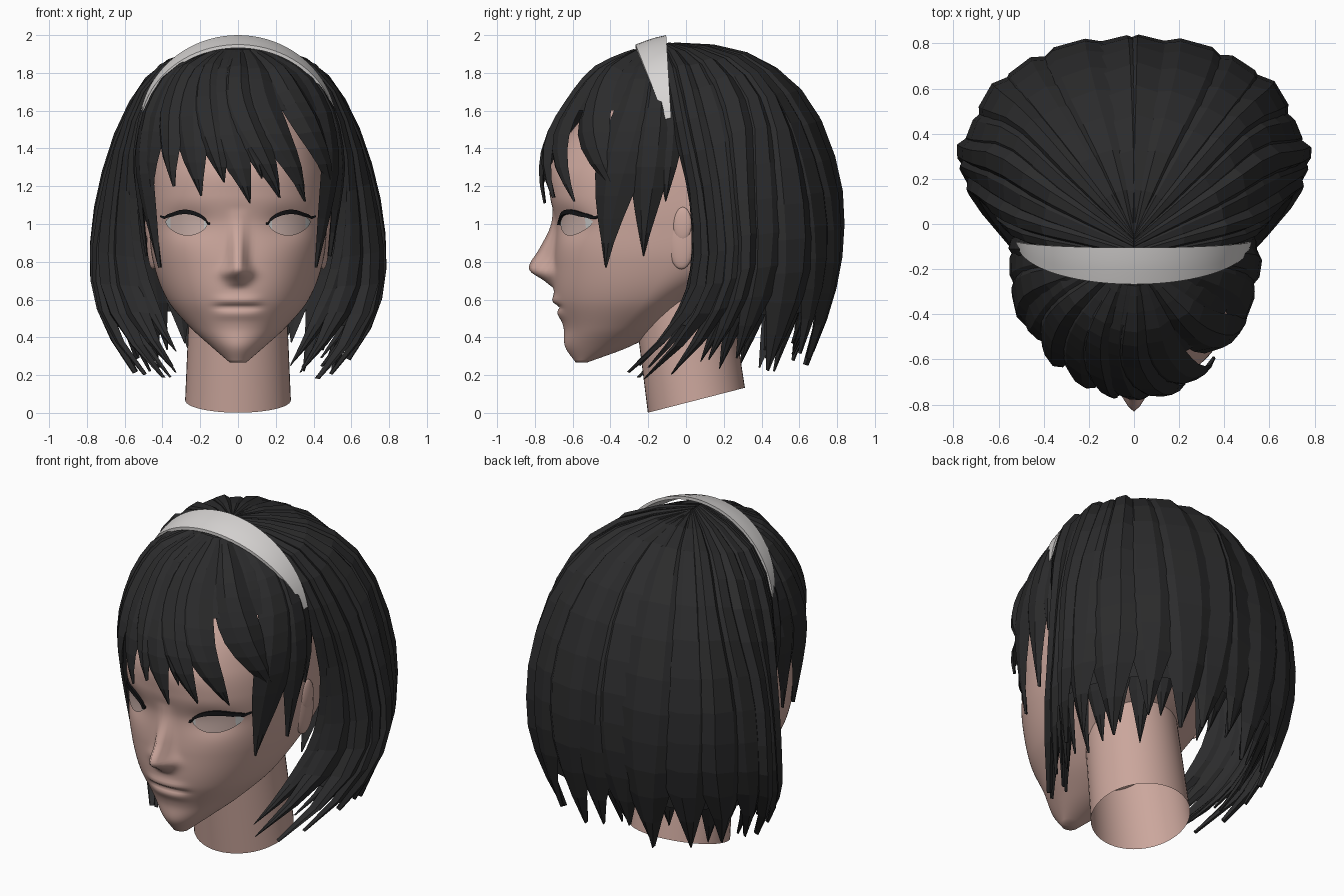
import bpy, bmesh, math, random
from mathutils import Vector as V

if "Cube" in bpy.data.objects:
    bpy.data.objects.remove(bpy.data.objects["Cube"])

random.seed(7)

def material(name, r, g, b):
    m = bpy.data.materials.new(name)
    m.diffuse_color = (r, g, b, 1)
    m.use_nodes = True
    m.node_tree.nodes["Principled BSDF"].inputs["Base Color"].default_value = m.diffuse_color
    return m

SKIN = material("skin", 0.60, 0.385, 0.335)
HAIR = material("dark hair", 0.024, 0.024, 0.025)
BAND = material("pale band", 0.68, 0.66, 0.65)
WHITE = material("eye white", 0.58, 0.58, 0.57)
IRIS = material("pale iris", 0.61, 0.45, 0.41)
LASH = material("black lash", 0.006, 0.006, 0.007)

def curve(xs, ys, x):
    """Smooth interpolation through points, for numbers or vectors."""
    x = min(max(x, xs[0]), xs[-1])
    n = len(xs) - 1
    i = 0
    while i < n - 1 and x > xs[i + 1]:
        i += 1
    def slope(j):
        a, b = max(j - 1, 0), min(j + 1, n)
        return (ys[b] - ys[a]) / (xs[b] - xs[a])
    h = xs[i + 1] - xs[i]
    t = (x - xs[i]) / h
    return (ys[i] * (2*t**3 - 3*t*t + 1) + slope(i) * (h * (t**3 - 2*t*t + t))
            + ys[i + 1] * (3*t*t - 2*t**3) + slope(i + 1) * (h * (t**3 - t*t)))

def finish(bm, name, mats, smooth=False):
    bmesh.ops.recalc_face_normals(bm, faces=bm.faces)
    me = bpy.data.meshes.new(name)
    bm.to_mesh(me)
    bm.free()
    ob = bpy.data.objects.new(name, me)
    bpy.context.collection.objects.link(ob)
    for m in mats:
        me.materials.append(m)
    for p in me.polygons:
        p.use_smooth = smooth
    return ob

def loft(bm, rows, closed=True, caps=True):
    """Skin a list of point rows with quads."""
    vs = [[bm.verts.new(p) for p in r] for r in rows]
    n = len(rows[0])
    faces = []
    for a, b in zip(vs, vs[1:]):
        for j in range(n if closed else n - 1):
            k = (j + 1) % n
            faces.append(bm.faces.new((a[j], a[k], b[k], b[j])))
    if closed and caps:
        bm.faces.new(vs[0])
        bm.faces.new(vs[-1])
    return faces

def gauss(d, s):
    return math.exp(-(d / s) ** 2)

# ---- head: height -> half width, front y, back y, widest y, roundness
HZ = [.268, .35, .45, .6, .8, 1.0, 1.15, 1.3, 1.5, 1.75, 1.85]
HR = [V(r) for r in [
    (.045, -.585, -.52, -.545, 1.9), (.14, -.64, -.30, -.45, 1.9),
    (.25, -.648, -.12, -.35, 2.0), (.375, -.695, .05, -.22, 2.1),
    (.45, -.70, .40, -.12, 2.3), (.472, -.69, .55, -.10, 2.4),
    (.475, -.72, .60, -.10, 2.3), (.465, -.72, .62, -.10, 2.1),
    (.42, -.60, .55, -.08, 2.0), (.25, -.36, .30, -.06, 2.0),
    (.10, -.18, .10, -.05, 2.0)]]

def front_y(x, z):
    hw, yf, yb, cy, n = curve(HZ, HR, z)
    return cy - (cy - yf) * max(0, 1 - (abs(x) / hw) ** n) ** (1 / n)

def features(x, z):
    """Nose, lips and eye sockets, as a shift in y."""
    nose = curve([.66, .70, .76, .86, .97, 1.08], [0, .05, .13, .085, .035, 0], z)
    d = -nose * gauss(x, .04 + .022 * gauss(z - .73, .06))
    d -= .012 * gauss(abs(x) - .055, .025) * gauss(z - .74, .03)
    lip = math.exp(-(x / .12) ** 4)
    d += lip * (.018 * gauss(z - .56, .014) - .014 * gauss(z - .595, .025)
                - .008 * gauss(z - .52, .025))
    return d + .035 * gauss(abs(x) - .275, .12) * gauss(z - 1.0, .075)

rows = []
for i in range(121):
    z = HZ[0] + (HZ[-1] - HZ[0]) * i / 120
    hw, yf, yb, cy, n = curve(HZ, HR, z)
    row = []
    for j in range(160):
        a = 2 * math.pi * j / 160
        s, c = math.sin(a), math.cos(a)
        x = hw * math.copysign(abs(s) ** (2 / n), s)
        c2 = abs(c) ** (2 / n)
        y = cy - (cy - yf) * c2 + features(x, z) if c > 0 else cy + (yb - cy) * c2
        row.append((x, y, z))
    rows.append(row)
bm = bmesh.new()
loft(bm, rows)
finish(bm, "head", [SKIN], True)

# ---- neck, leaning forward, open at its slanted foot
bm = bmesh.new()
rows = []
for k in range(7):
    t = k / 6
    rows.append([(.28 * math.sin(a) * (1 - .1 * t),
                  .055 - .09 * t - .257 * math.cos(a),
                  .067 + .65 * t - .066 * math.cos(a) * (1 - t))
                 for a in [2 * math.pi * j / 48 for j in range(48)]])
loft(bm, rows, caps=False)
finish(bm, "neck", [SKIN], True)

# ---- ears
bm = bmesh.new()
for sx in (-1, 1):
    for pos, size in (((.455, -.025, .93), (.03, .075, .17)), ((.475, -.02, 1.0), (.018, .05, .09))):
        r = bmesh.ops.create_uvsphere(bm, u_segments=20, v_segments=14, radius=1)
        for v in r["verts"]:
            y = v.co.y * size[1] + pos[1]
            v.co = (sx * (pos[0] + v.co.x * size[0] + .15 * y), y, pos[2] + v.co.z * size[2])
finish(bm, "ears", [SKIN], True)

# ---- eyes and upper lashes
def lid(s, up):
    e = max(0, math.sin(math.pi * min(max(s, 0), 1))) ** .6
    return 1.0 + .012 * s + (.05 if up else -.068) * e

eyes, lashes = bmesh.new(), bmesh.new()
X0, XW = .16, .225
for sx in (-1, 1):
    rows = []
    for i in range(25):
        s = i / 24
        x = X0 + XW * s
        zs = [lid(s, False) + (lid(s, True) - lid(s, False)) * k / 8 for k in range(9)]
        rows.append([(sx * x, front_y(x, z) + .006, z) for z in zs])
    for f in loft(eyes, rows, closed=False):
        f.material_index = 1 if abs(abs(f.calc_center_median().x) - .268) < .085 else 0
    rows = []
    for i in range(25):
        s = -.05 + 1.17 * i / 24
        x = X0 + XW * s
        z = lid(s, True) + .1 * max(0, s - .85)
        w = .02 * math.sin(math.pi * (.06 + .9 * i / 24)) ** .6
        rows.append([(sx * x, front_y(x, q) + d, q) for q, d in
                     ((z - .004, .014), (z - .004, -.010), (z + w, -.002), (z + w, .014))])
    loft(lashes, rows)
finish(eyes, "eyes", [WHITE, IRIS], True)
finish(lashes, "eyelashes", [LASH])

# ---- hair: surface of the long hair, u = side front to back, t = root to tip
LEVELS = [0, .15, .35, .53, .72, .87, 1]
KEYS = [[V(p) for p in k] for k in [
    [(0, -.17, 1.95), (.33, -.13, 1.83), (.51, -.07, 1.5), (.54, .015, 1.1),
     (.51, .01, .72), (.41, -.11, .47), (.27, -.35, .24)],
    [(0, -.12, 1.95), (.36, .0, 1.84), (.56, .10, 1.52), (.665, .18, 1.15),
     (.715, .20, .74), (.64, .06, .45), (.43, -.19, .18)],
    [(0, -.08, 1.95), (.31, .15, 1.86), (.53, .34, 1.6), (.67, .37, 1.2),
     (.715, .38, .78), (.67, .32, .5), (.55, .24, .22)],
    [(0, -.05, 1.95), (.2, .25, 1.88), (.38, .50, 1.62), (.47, .65, 1.22),
     (.47, .69, .82), (.44, .65, .52), (.39, .57, .22)],
    [(0, -.04, 1.95), (0, .3, 1.89), (0, .62, 1.64), (0, .78, 1.25),
     (0, .80, .85), (0, .75, .55), (0, .66, .28)]]]

def long_hair(u, t):
    flip = u > 1
    p = curve([0, .25, .5, .75, 1], [curve(LEVELS, k, t) for k in KEYS], 2 - u if flip else u)
    return V((-p.x, p.y, p.z)) if flip else p

def inner_hair(u, t):
    """A second layer that leans in toward the neck at the bottom."""
    p = long_hair(u, t)
    k = 1 - .16 * max(0, t - .5) ** 1.2 / .435
    return V((p.x * k, p.y * k, p.z))

# surface of the fringe, a = degrees from the front, z = height
FZ = [.77, 1.14, 1.31, 1.45, 1.6, 1.8, 1.92]
FR = [V(r) for r in [(.48, .53), (.52, .605), (.53, .61), (.51, .57),
                     (.47, .475), (.34, .315), (.14, .12)]]

def fringe(a, z):
    rx, ry = curve(FZ, FR, z)
    a = math.radians(a)
    return V((rx * math.sin(a), -.15 - ry * math.cos(a), z))

def lock(bm, surf, path, width, high, sx=1, start=.5, steps=13):
    """One tapering strand with a ridged five-sided section."""
    rows = []
    for i in range(steps):
        t = i / (steps - 1)
        u, v = path(t)
        taper = 1 if t < start else max(.03, 1 - ((t - start) / (1 - start)) ** 1.7)
        du = width * .1
        side = surf(u + du, v) - surf(u - du, v)
        along = surf(*path(min(t + .03, 1))) - surf(*path(max(t - .03, 0)))
        nrm = side.cross(along).normalized()
        mid = surf(u, v)
        if nrm.dot(mid - V((0, 0, 1.1))) < 0:
            nrm = -nrm
        h = high * min(1, .2 + 3 * t) * (.3 + .7 * taper)
        row = []
        for s, k in ((-1, -.3), (-.4, .9), (.3, 1.1), (1, .1), (0, -.7)):
            p = surf(u + s * width * taper, v) + nrm * (k * h)
            row.append((sx * p.x, p.y, p.z))
        rows.append(row)
    loft(bm, rows)

# long hair strands, both sides: wide outer ones over an inner layer
bm = bmesh.new()
for sx in (-1, 1):
    for k, u in enumerate((.09, .20, .31, .42, .54, .65, .76, .87, .97)):
        end = 1 - (.06 * random.random() if k not in (0, 1) else 0)
        lean = random.uniform(-.04, .04) if k else 0
        lock(bm, long_hair, lambda t: (u + lean * t * t, t * end),
             .105 if k else .09, .036 + .016 * (k % 2), sx, .62)
    for k in range(12):
        u = .06 + .92 * k / 11
        end = random.uniform(.93, 1)
        lock(bm, inner_hair, lambda t: (u, .3 + (end - .3) * t), .06, .024, sx, .7)
finish(bm, "long_hair_strands", [HAIR])

# under layer that closes the long hair
bm = bmesh.new()
for sx in (-1, 1):
    rows = []
    for i in range(13):
        t = .86 * i / 12
        u0 = .01 + .08 * max(0, t - .55) / .3
        pts = [long_hair(u0 + (1 - u0) * j / 16, t) for j in range(17)]
        rows.append([(sx * p.x * .975, p.y * .975, p.z - .01) for p in pts])
    loft(bm, rows, closed=False)
bmesh.ops.remove_doubles(bm, verts=bm.verts, dist=.0005)
finish(bm, "long_hair_under_layer", [HAIR])

# fringe strands: angle at root, middle, tip, then tip height and width
LOCKS = [(-75, -64, -60, 1.15, 15), (-56, -50, -40, 1.2, 14), (-38, -33, -22, 1.15, 14),
         (-30, -22, -8, 1.22, 14), (-16, -11, 7, 1.11, 14), (0, 0, 25, 1.14, 14),
         (18, 16, 43, 1.12, 13), (36, 44, 70, 1.14, 14), (-8, -4, 14, 1.24, 10)]
for s in (-1, 1):
    LOCKS += [(s * 78, s * 74, s * 59, .77, 15), (s * 92, s * 88, s * 82, .83, 12),
              (s * 101, s * 97, s * 94, 1.12, 9)]
bm = bmesh.new()
for n, (a0, a1, a2, tip, w) in enumerate(LOCKS):
    lock(bm, fringe, lambda t: (curve([0, .5, 1], [a0, a1, a2], t),
                                1.92 - (1.92 - tip) * t ** 1.4), w, .026 + .012 * (n % 2))
finish(bm, "fringe_strands", [HAIR])

# under layer of the fringe, closed at the crown
bm = bmesh.new()
ANGLES = range(-104, 105, 8)
loft(bm, [[V((0, -.15, 1.94)) for a in ANGLES]] +
     [[fringe(a, 1.92 - .32 * i / 8) for a in ANGLES] for i in range(9)], closed=False)
bmesh.ops.remove_doubles(bm, verts=bm.verts, dist=.0005)
finish(bm, "fringe_under_layer", [HAIR])

# ---- headband, wide on top and narrow at the ends
bm = bmesh.new()
rows = []
for i in range(41):
    a = math.radians(-83 + 166 * i / 40)
    s, c = math.sin(a), math.cos(a)
    row = []
    for k in range(4):
        f = k / 3
        row.append(((.525 - .008 * f) * s, -.075 - .03 * c - f * (.012 + .15 * c),
                    1.5 + .5 * c - .05 * c * f ** 1.3))
    rows.append(row + [(x * .97, y, z - .018 * c) for x, y, z in reversed(row)])
loft(bm, rows)
band = finish(bm, "headband", [BAND], True)
bpy.context.view_layer.objects.active = band
band.select_set(True)
bpy.ops.object.shade_smooth_by_angle()
